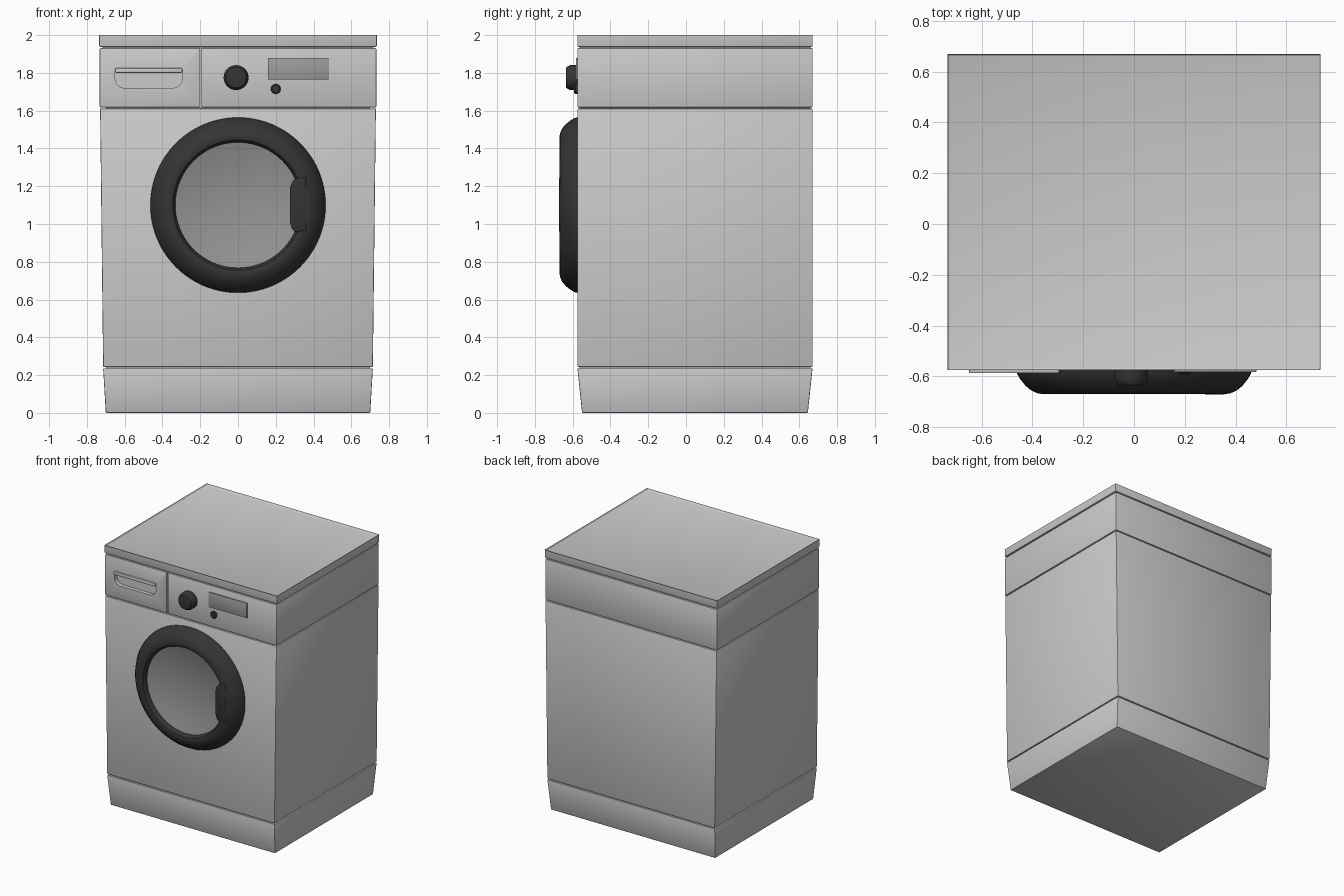
import bpy, bmesh, math

if "Cube" in bpy.data.objects:
    bpy.data.objects.remove(bpy.data.objects["Cube"])

FRONT, BACK = -0.575, 0.67


def material(name, v):
    m = bpy.data.materials.new(name)
    m.diffuse_color = (v, v, v, 1)
    m.use_nodes = True
    m.node_tree.nodes["Principled BSDF"].inputs["Base Color"].default_value = m.diffuse_color
    return m


DARK = material("dark_plastic", 0.035)
GLASS = material("smoked_glass", 0.3)
SCREEN = material("screen_grey", 0.34)


def finish(name, bm, mat=None, bevel=0, segments=2):
    bmesh.ops.recalc_face_normals(bm, faces=bm.faces)
    me = bpy.data.meshes.new(name)
    bm.to_mesh(me)
    bm.free()
    ob = bpy.data.objects.new(name, me)
    bpy.context.collection.objects.link(ob)
    if mat:
        me.materials.append(mat)
    bpy.ops.object.select_all(action='DESELECT')
    bpy.context.view_layer.objects.active = ob
    ob.select_set(True)
    if bevel:
        mod = ob.modifiers.new("bevel", 'BEVEL')
        mod.width, mod.segments, mod.limit_method = bevel, segments, 'ANGLE'
        bpy.ops.object.modifier_apply(modifier=mod.name)
    bpy.ops.object.shade_smooth_by_angle(angle=math.radians(35))
    return ob


def frustum(z0, z1, low, high):
    """Box between two rectangles, each given as (half width, y front, y back)."""
    bm = bmesh.new()
    rings = []
    for z, (hx, ya, yb) in ((z0, low), (z1, high)):
        rings.append([bm.verts.new((x, y, z)) for x, y in
                      ((-hx, ya), (hx, ya), (hx, yb), (-hx, yb))])
    a, b = rings
    bm.faces.new(a)
    bm.faces.new(b)
    for i in range(4):
        j = (i + 1) % 4
        bm.faces.new((a[i], a[j], b[j], b[i]))
    return bm


def prism(outline, y0, y1):
    """Front-view (x, z) outline extruded along y."""
    bm = bmesh.new()
    f = bm.faces.new([bm.verts.new((x, y0, z)) for x, z in outline])
    ext = bmesh.ops.extrude_face_region(bm, geom=[f])["geom"]
    bmesh.ops.translate(bm, vec=(0, y1 - y0, 0),
                        verts=[v for v in ext if isinstance(v, bmesh.types.BMVert)])
    return bm


def rect(x0, x1, z0, z1):
    return [(x0, z0), (x1, z0), (x1, z1), (x0, z1)]


def lathe(name, cx, cz, profile, mat, n=64):
    """Revolve (radius, y) points around a front-facing axis."""
    bm = bmesh.new()
    rings = []
    for r, y in profile:
        k = 1 if r == 0 else n
        rings.append([bm.verts.new((cx + r * math.cos(2 * math.pi * i / n), y,
                                    cz + r * math.sin(2 * math.pi * i / n)))
                      for i in range(k)])
    for a, b in zip(rings, rings[1:]):
        for i in range(n):
            j = (i + 1) % n
            quad = [a[i], a[j]] + ([b[0]] if len(b) == 1 else [b[j], b[i]])
            bm.faces.new(quad)
    return finish(name, bm, mat)


def cut(ob, cutter):
    bpy.ops.object.select_all(action='DESELECT')
    bpy.context.view_layer.objects.active = ob
    ob.select_set(True)
    mod = ob.modifiers.new("cut", 'BOOLEAN')
    mod.operation, mod.object, mod.solver = 'DIFFERENCE', cutter, 'EXACT'
    bpy.ops.object.modifier_apply(modifier=mod.name)
    bpy.data.objects.remove(cutter)
    bpy.ops.object.shade_smooth_by_angle(angle=math.radians(35))


# Cabinet: plinth, main body and inner core showing in the seams
finish("plinth", frustum(0, 0.236, (0.70, -0.55, 0.645), (0.714, FRONT, BACK)), bevel=0.005)
finish("cabinet_body", frustum(0.243, 1.611, (0.714, FRONT, BACK), (0.73, FRONT, BACK)), bevel=0.005)
core = (0.70, FRONT + 0.012, BACK - 0.012)
finish("seam_core", frustum(0.2, 1.63, core, core))
core_top = (0.718, FRONT + 0.012, BACK - 0.012)
finish("top_seam_core", frustum(1.91, 1.95, core_top, core_top))

# Control band with the drawer seam and handle pocket cut in
band = (0.732, FRONT, BACK)
panel = finish("control_panel", frustum(1.617, 1.931, band, band), bevel=0.005)
cut(panel, finish("seam_cutter", prism(rect(-0.205, -0.192, 1.6, 1.95), -0.7, FRONT + 0.014)))
pocket = [(-0.65, 1.815)]
for cx, start in ((-0.60, 180), (-0.345, 270)):
    for i in range(7):
        t = math.radians(start + 15 * i)
        pocket.append((cx + 0.05 * math.cos(t), 1.77 + 0.05 * math.sin(t)))
pocket.append((-0.295, 1.815))
cut(panel, finish("pocket_cutter", prism(pocket, -0.7, FRONT + 0.03)))
finish("drawer_handle_lip", prism(rect(-0.65, -0.295, 1.80, 1.825), -0.588, -0.54), bevel=0.005)

# Worktop with a recessed panel
bm = frustum(1.938, 2.0, (0.735, FRONT, BACK), (0.735, FRONT, BACK))
top = max(bm.faces, key=lambda f: f.calc_center_median().z)
bmesh.ops.inset_individual(bm, faces=[top], thickness=0.033)
bmesh.ops.inset_individual(bm, faces=[top], thickness=0.006, depth=-0.014)
finish("worktop", bm, bevel=0.005)

# Controls
lathe("program_knob", -0.01, 1.775,
      [(0.066, -0.57), (0.066, -0.612), (0.062, -0.622), (0.054, -0.634), (0.048, -0.636), (0, -0.636)],
      DARK, 40)
lathe("start_button", 0.20, 1.715,
      [(0.026, -0.57), (0.026, -0.586), (0.021, -0.592), (0, -0.593)], DARK, 28)
finish("display", prism(rect(0.158, 0.482, 1.764, 1.88), -0.583, -0.565), SCREEN, bevel=0.002)

# Door: ring, dished glass and grip
lathe("door_ring", 0, 1.10,
      [(0.465, -0.57), (0.461, -0.59), (0.448, -0.612), (0.428, -0.637), (0.405, -0.656), (0.38, -0.667),
       (0.36, -0.67), (0.345, -0.666), (0.336, -0.655), (0.332, -0.638), (0.332, -0.57)], DARK, 96)
lathe("door_glass", 0, 1.10,
      [(0.335, -0.632), (0.29, -0.62), (0.23, -0.606), (0.16, -0.594), (0.08, -0.586), (0, -0.583)],
      GLASS, 96)
grip = [(0.36, 0.965), (0.305, 0.955), (0.285, 0.975), (0.275, 1.01),
        (0.275, 1.19), (0.283, 1.215), (0.30, 1.24), (0.36, 1.25)]
finish("door_grip", prism(grip, -0.672, -0.58), DARK, bevel=0.008, segments=3)
